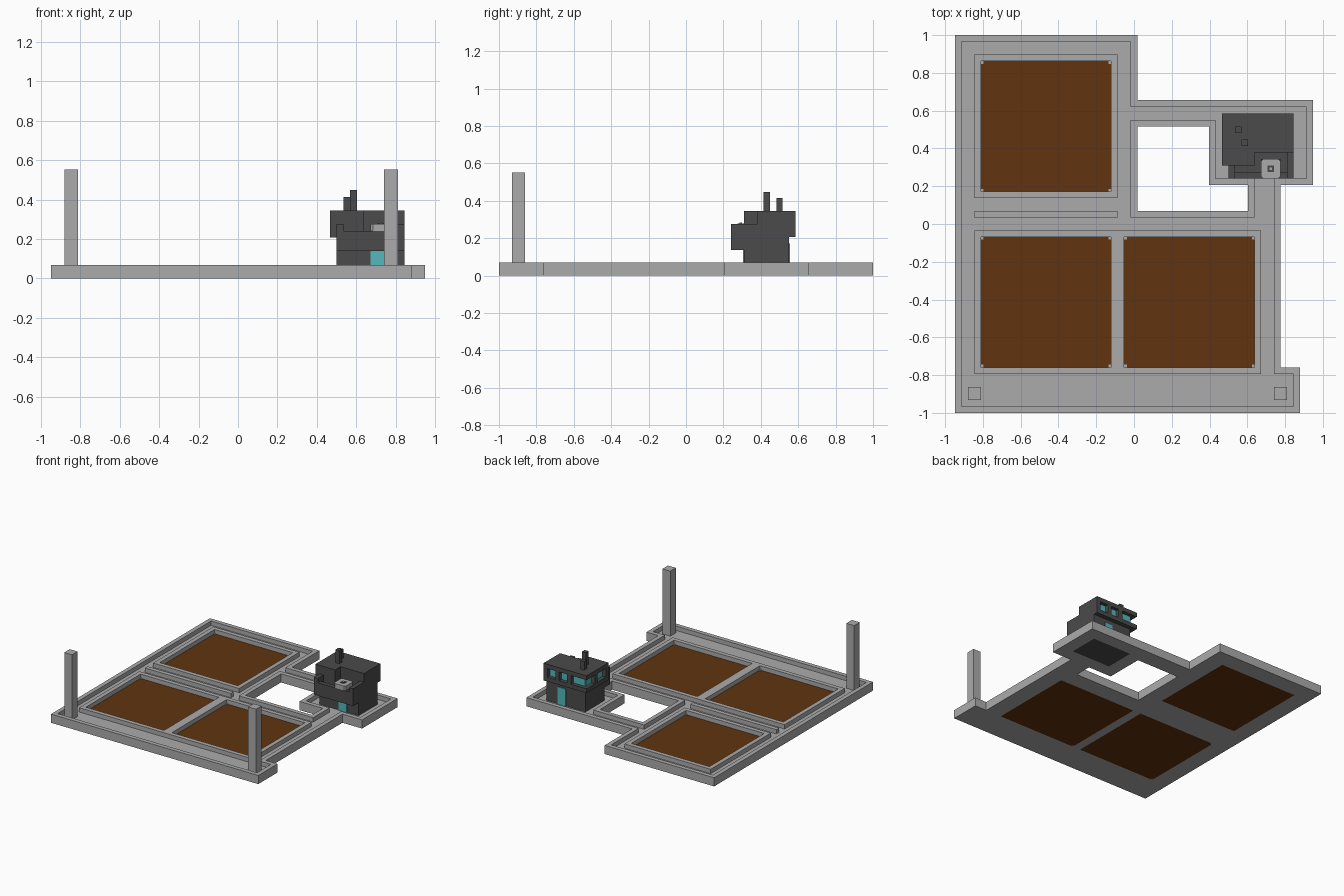
import bpy, bmesh

if "Cube" in bpy.data.objects:
    bpy.data.objects.remove(bpy.data.objects["Cube"])

U = 2 / 58          # block size
NX, NY = 55, 58     # footprint in blocks


def material(name, rgb):
    m = bpy.data.materials.new(name)
    m.diffuse_color = (*rgb, 1)
    m.use_nodes = True
    m.node_tree.nodes["Principled BSDF"].inputs["Base Color"].default_value = m.diffuse_color
    return m


STONE = material("light grey stone", (0.41, 0.41, 0.41))
DARK = material("dark grey wall", (0.07, 0.07, 0.07))
SOIL = material("brown soil", (0.119, 0.034, 0.0045))
GLASS = material("teal glass", (0.084, 0.49, 0.51))


def point(i, j, k):
    return ((i - NX / 2) * U, (j - NY / 2) * U, k * U)


def finish(name, bm, mat):
    bmesh.ops.recalc_face_normals(bm, faces=bm.faces)
    me = bpy.data.meshes.new(name)
    bm.to_mesh(me)
    bm.free()
    me.materials.append(mat)
    ob = bpy.data.objects.new(name, me)
    bpy.context.collection.objects.link(ob)
    return ob


def block(name, lo, hi, mat, chamfer=0):
    """Axis aligned box between two block-grid points."""
    bm = bmesh.new()
    bmesh.ops.create_cube(bm, size=1)
    a, b = point(*lo), point(*hi)
    for v in bm.verts:
        v.co = [b[n] if v.co[n] > 0 else a[n] for n in range(3)]
    if chamfer:
        up = [e for e in bm.edges if abs(e.verts[0].co.z - e.verts[1].co.z) > 1e-4]
        bmesh.ops.bevel(bm, geom=up, offset=chamfer, segments=1, affect='EDGES')
    return finish(name, bm, mat)


def cells(i0, i1, j0, j1, k0, k1):
    return {(i, j, k) for i in range(i0, i1) for j in range(j0, j1) for k in range(k0, k1)}


def blocks(name, solid, mat):
    """Outer skin of a set of unit blocks, merged into large flat faces."""
    bm = bmesh.new()
    cache = {}

    def vert(p):
        if p not in cache:
            cache[p] = bm.verts.new(point(*p))
        return cache[p]

    for c in solid:
        for ax in range(3):
            for side in (0, 1):
                n = list(c)
                n[ax] += 2 * side - 1
                if tuple(n) in solid:
                    continue
                quad = []
                for s, t in ((0, 0), (1, 0), (1, 1), (0, 1)):
                    p = list(c)
                    p[ax] += side
                    p[(ax + 1) % 3] += s
                    p[(ax + 2) % 3] += t
                    quad.append(vert(tuple(p)))
                bm.faces.new(quad if side else quad[::-1])
    bmesh.ops.dissolve_limit(bm, angle_limit=0.01, verts=bm.verts, edges=bm.edges)
    return finish(name, bm, mat)


# Platform footprint: joined rectangles minus an L-shaped opening
area = (cells(0, 28, 0, 58, 0, 1) | cells(28, 55, 35, 48, 0, 1)
        | cells(28, 50, 7, 35, 0, 1) | cells(28, 53, 0, 7, 0, 1))
area -= cells(28, 39, 31, 44, 0, 1) | cells(39, 45, 31, 35, 0, 1)

# Rim wall on every cell that touches the outside
near = [(a, b) for a in (-1, 0, 1) for b in (-1, 0, 1)]
rim = {(i, j, 1) for i, j, k in area
       if any((i + a, j + b, 0) not in area for a, b in near)}

# Raised kerbs around the planting beds and a kerb strip between them
kerbs = (cells(3, 25, 33, 55, 1, 2) | cells(3, 47, 6, 28, 1, 2)
         | cells(3, 25, 30, 31, 1, 2))
beds = [(4, 34), (4, 7), (26, 7)]
holes = cells(42, 52, 38, 45, 0, 2)
for i, j in beds:
    holes |= cells(i, i + 20, j, j + 20, 0, 2)
blocks("platform", (area | rim | kerbs) - holes, STONE)

# Soil beds with a small peg in each corner
for n, (i, j) in enumerate(beds):
    block(f"soil_bed_{n + 1}", (i, j, 0), (i + 20, j + 20, 1), SOIL)
    for a in (0, 19.6):
        for b in (0, 19.6):
            block("corner_peg", (i + a, j + b, -0.0), (i + a + 0.4, j + b + 0.4, 1.2), STONE)

# Gate posts
for i in (2, 49):
    block("gate_post", (i, 2, 1), (i + 2, 4, 16), STONE)

# House: lower storey, overhanging upper storey and front balcony
house = cells(42, 52, 38, 45, 0, 6)
house |= cells(41, 46, 38, 46, 6, 10) | cells(46, 52, 40, 46, 6, 10)
house |= cells(42, 52, 36, 40, 4, 6)                                    # balcony floor
house |= cells(42, 52, 36, 37, 6, 7)                                    # front rail
house |= cells(42, 43, 36, 38, 6, 8) | cells(51, 52, 36, 40, 6, 8)      # side rails
house |= cells(47, 50, 36, 39, 6, 7)                                    # table base
house |= cells(43, 44, 43, 44, 10, 12) | cells(44, 45, 41, 42, 10, 13)  # chimneys

# Recessed windows: back pair, left side, and one wrapping the corner
recess = (cells(49, 51, 45, 46, 7, 9) | cells(46, 48, 45, 46, 7, 9)
          | cells(41, 42, 39, 42, 7, 9)
          | cells(41, 45, 45, 46, 7, 9) | cells(41, 42, 43, 46, 7, 9))
blocks("house", house - recess, DARK)

# Glass panes on the recess backs, and doors
T = 0.15
for i0, i1 in ((49, 51), (46, 48), (42, 45)):
    block("back_window", (i0, 45, 7), (i1, 45 + T, 9), GLASS)
for j0, j1 in ((39, 42), (43, 45)):
    block("side_window", (42 - T, j0, 7), (42, j1, 9), GLASS)
block("front_door", (47, 38 - T, 1), (49, 38, 4), GLASS)
block("back_door", (47, 45, 1), (49, 45 + T, 5), GLASS)

# Balcony table with an inlaid square
block("balcony_table", (47, 36, 7), (50, 39, 8), STONE, chamfer=0.012)
block("table_inlay", (48, 37, 8), (49, 38, 8.1), DARK)
block("table_inlay_centre", (48.3, 37.3, 8.1), (48.7, 37.7, 8.2), STONE)
